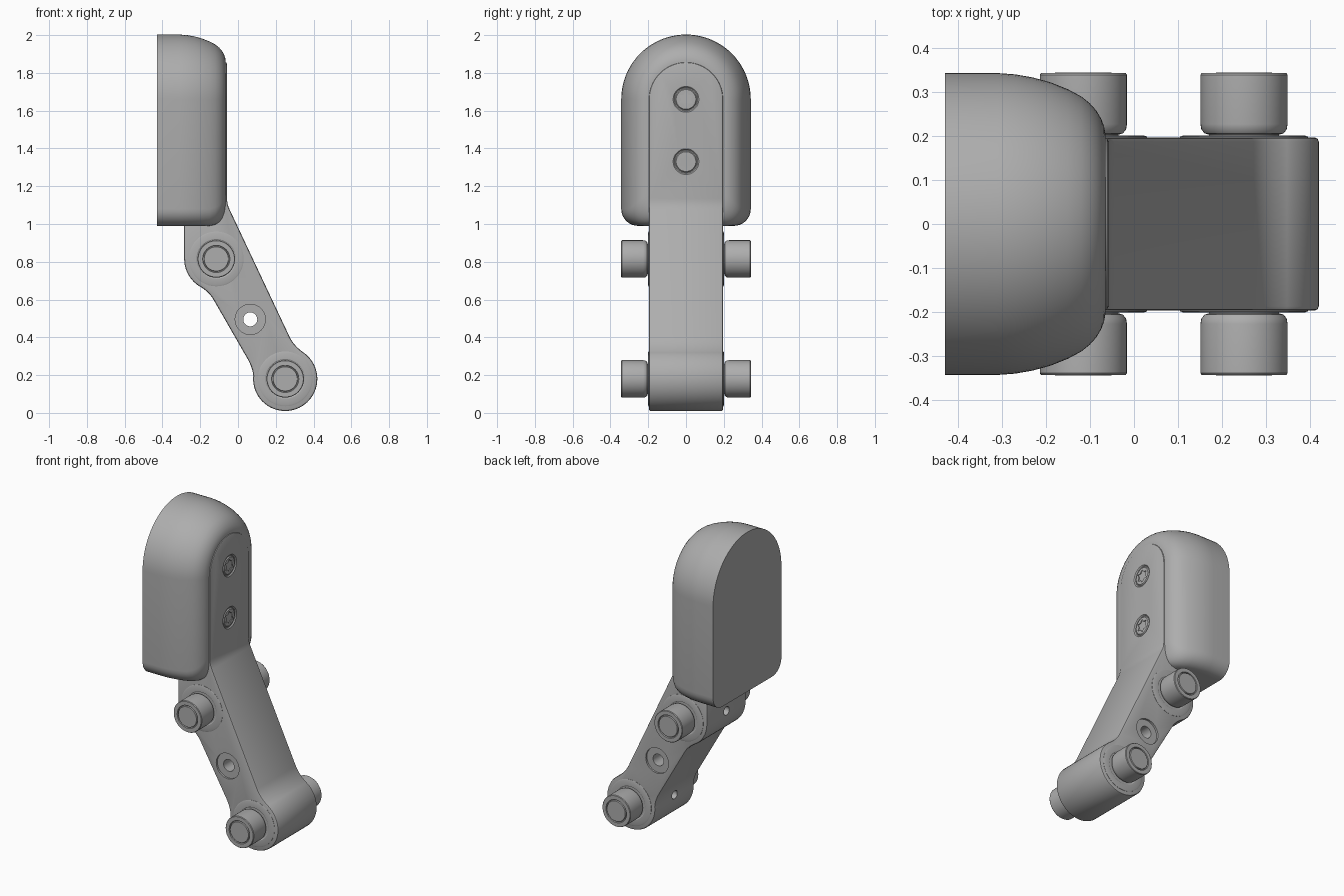
import bpy, bmesh, math
from mathutils import Matrix, Vector

if "Cube" in bpy.data.objects:
    bpy.data.objects.remove(bpy.data.objects["Cube"], do_unlink=True)

grey = bpy.data.materials.new("satin grey")
grey.use_nodes = True
COLOUR = (0.42, 0.42, 0.42, 1)
grey.diffuse_color = COLOUR
grey.node_tree.nodes["Principled BSDF"].inputs["Base Color"].default_value = COLOUR

HALF = 0.197                                   # half width of the bracket
UPPER, LOWER = (-0.115, 0.815), (0.25, 0.18)   # pivot centres (x, z)
SCREWS = (1.33, 1.66)                          # screw heights
FACE = -0.058                                  # front plane of the plate
TO_Y = Matrix.Rotation(-math.pi / 2, 4, 'X')   # local z -> world +y
TO_X = Matrix.Rotation(math.pi / 2, 4, 'Y')    # local z -> world +x


def loft(name, rings):
    """Closed solid through rings of equal point count."""
    bm = bmesh.new()
    loops = [[bm.verts.new(p) for p in ring] for ring in rings]
    n = len(loops[0])
    for a, b in zip(loops, loops[1:]):
        for i in range(n):
            bm.faces.new((a[i], a[(i + 1) % n], b[(i + 1) % n], b[i]))
    bm.faces.new(loops[0])
    bm.faces.new(loops[-1])
    bmesh.ops.recalc_face_normals(bm, faces=bm.faces)
    mesh = bpy.data.meshes.new(name)
    bm.to_mesh(mesh)
    bm.free()
    obj = bpy.data.objects.new(name, mesh)
    bpy.context.collection.objects.link(obj)
    mesh.materials.append(grey)
    return obj


def turned(name, profile, axis, place, steps=48):
    """Lathe (radius, height) points around the given axis."""
    m = Matrix.Translation(place) @ axis
    return loft(name, [[m @ Vector((r * math.cos(2 * math.pi * i / steps),
                                    r * math.sin(2 * math.pi * i / steps), h))
                        for i in range(steps)] for r, h in profile])


def apply_modifiers(obj):
    bpy.context.view_layer.update()
    graph = bpy.context.evaluated_depsgraph_get()
    obj.data = bpy.data.meshes.new_from_object(obj.evaluated_get(graph))
    obj.modifiers.clear()


def combine(obj, cutter, operation='DIFFERENCE'):
    mod = obj.modifiers.new("cut", 'BOOLEAN')
    mod.operation, mod.object, mod.solver = operation, cutter, 'EXACT'
    apply_modifiers(obj)
    bpy.data.objects.remove(cutter, do_unlink=True)


def smooth(obj, angle=30):
    bpy.ops.object.select_all(action='DESELECT')
    obj.select_set(True)
    bpy.context.view_layer.objects.active = obj
    bpy.ops.object.shade_smooth_by_angle(angle=math.radians(angle))


def arc(cx, cy, r, start, end, n):
    angles = [math.radians(start + (end - start) * i / n) for i in range(n + 1)]
    return [(cx + r * math.cos(a), cy + r * math.sin(a)) for a in angles]


def blend(a, b, c, n=8):
    """Curved corner from a to c, pulled towards b."""
    a, b, c = Vector(a), Vector(b), Vector(c)
    return [tuple(a * (1 - t) ** 2 + b * 2 * t * (1 - t) + c * t * t)
            for t in (i / n for i in range(n + 1))]


def arch(w, bottom, corner):
    """Round-topped outline in (y, z) with rounded lower corners."""
    return (arc(0, 1.66, w, 0, 180, 40)
            + arc(-w + corner, bottom + corner, corner, 180, 270, 8)
            + arc(w - corner, bottom + corner, corner, 270, 360, 8))


# Cushion: arch sections that shrink towards the front
stations = [(-0.43, 0.343), (-0.31, 0.343), (-0.27, 0.340), (-0.23, 0.333),
            (-0.19, 0.322), (-0.15, 0.306), (-0.12, 0.290), (-0.10, 0.274),
            (-0.085, 0.257), (-0.074, 0.238), (-0.068, 0.222), (-0.065, 0.205)]
rings = []
for x, w in stations:
    drop = math.sqrt(max(0, 0.09 ** 2 - max(0, x + 0.155) ** 2))
    rings.append([(x, y, z) for y, z in arch(w, 1.08 - drop, 0.09)])
smooth(loft("cushion", rings), 35)

# Bracket: side profile trimmed by an arch outline
side = [(-0.285, 1.06)]
side += arc(*UPPER, 0.17, 180, 238, 10)
side += blend((-0.2, 0.668), (-0.155, 0.642), (-0.13, 0.6))
side += blend((0.05, 0.287), (0.078, 0.238), (0.081, 0.195))
side += arc(*LOWER, 0.17, 177, 414, 40)
side += blend((0.3475, 0.319), (0.295, 0.356), (0.272, 0.405))
side += blend((-0.045, 1.078), (FACE, 1.105), (FACE, 1.135), 4)
side += [(FACE, 2.0), (-0.15, 2.0), (-0.15, 1.06)]
bracket = loft("bracket", [[(x, y, z) for x, z in side] for y in (-0.3, 0.3)])
trim = loft("trim", [[(x, y, z) for y, z in arch(HALF, -0.3, 0.02)] for x in (-1, 1)])
combine(bracket, trim, 'INTERSECT')
edge = bracket.modifiers.new("edge", 'BEVEL')
edge.width, edge.segments, edge.limit_method = 0.01, 2, 'ANGLE'
edge.angle_limit = math.radians(40)
apply_modifiers(bracket)

# Middle cross hole with shallow recesses on both sides
hole = (0.065, 0, 0.495)
combine(bracket, turned("bore", [(0.08, -0.4), (0.08, 0.012 - HALF), (0.037, 0.012 - HALF),
                                 (0.037, HALF - 0.012), (0.08, HALF - 0.012), (0.08, 0.4)],
                        TO_Y, hole))

# Small rear holes into each pivot
for x, z in ((-0.285, 0.83), (0.08, 0.2)):
    combine(bracket, turned("rear_bore", [(0.027, -0.06), (0.027, 0.06)], TO_X, (x, 0, z), 24))

# Screw recesses in the plate
for z in SCREWS:
    combine(bracket, turned("recess", [(0.062, -0.022), (0.062, -0.006), (0.074, 0.006)],
                            TO_X, (FACE, 0, z)))
smooth(bracket)

# Screws with six-pointed sockets
for name, z in zip(("lower_screw", "upper_screw"), SCREWS):
    screw = turned(name, [(0.058, -0.03), (0.058, -0.008), (0.052, -0.002)], TO_X, (FACE, 0, z))
    star = []
    for i in range(12):
        r, a = (0.042, 0.027)[i % 2], math.pi * i / 6 + math.pi / 2
        star.append((r * math.cos(a), z + r * math.sin(a)))
    combine(screw, loft("socket", [[(FACE + x, y, h) for y, h in star] for x in (-0.02, 0.02)]))
    smooth(screw)

# Pivot washers and rollers on both sides
washer = [(0.145, -0.02), (0.145, 0.0015), (0.138, 0.004), (0.105, 0.004), (0.1, 0.001)]
roller = [(0.08, 0), (0.08, 0.006), (0.09, 0.009), (0.097, 0.018), (0.099, 0.03),
          (0.099, 0.142), (0.096, 0.146), (0.072, 0.146), (0.070, 0.138),
          (0.066, 0.138), (0.064, 0.147)]
for level, (x, z) in (("upper", UPPER), ("lower", LOWER)):
    for end, sign in (("front", -1), ("back", 1)):
        axis = TO_Y if sign > 0 else Matrix.Rotation(math.pi / 2, 4, 'X')
        for part, profile in (("washer", washer), ("roller", roller)):
            smooth(turned(f"{level}_{end}_{part}", profile, axis, (x, sign * HALF, z)))
